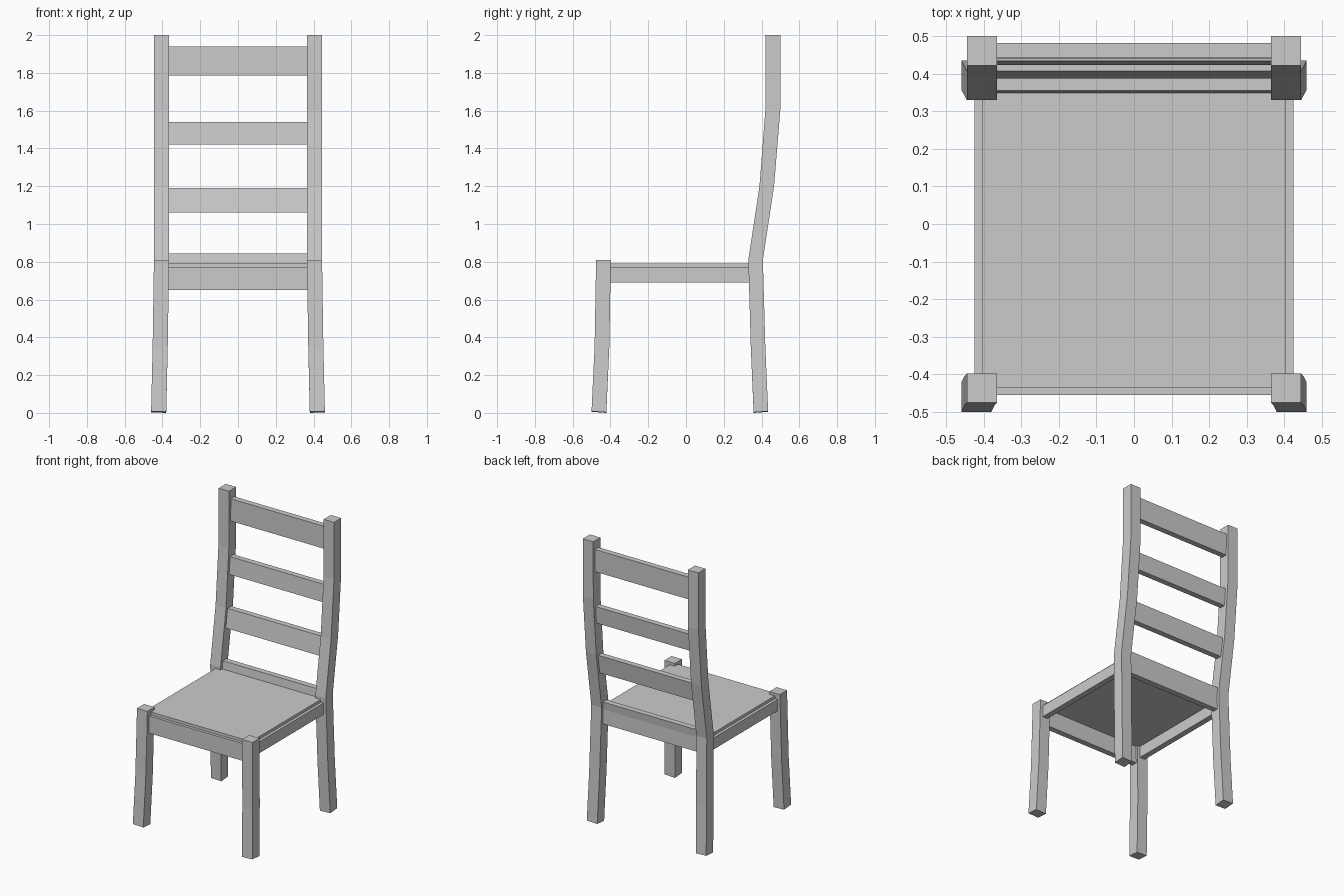
import bpy, bmesh

if "Cube" in bpy.data.objects:
    bpy.data.objects.remove(bpy.data.objects["Cube"])


def loft(name, rings):
    """Skin a list of four-cornered rings into a closed solid."""
    bm = bmesh.new()
    vs = [[bm.verts.new(p) for p in ring] for ring in rings]
    for a, b in zip(vs, vs[1:]):
        for i in range(4):
            j = (i + 1) % 4
            bm.faces.new((a[i], a[j], b[j], b[i]))
    bm.faces.new(vs[0])
    bm.faces.new(vs[-1])
    bmesh.ops.recalc_face_normals(bm, faces=bm.faces)
    me = bpy.data.meshes.new(name)
    bm.to_mesh(me)
    bm.free()
    ob = bpy.data.objects.new(name, me)
    bpy.context.collection.objects.link(ob)
    return ob


def box(name, x0, x1, y0, y1, z0, z1):
    return loft(name, [[(x0, y0, z), (x1, y0, z), (x1, y1, z), (x0, y1, z)]
                       for z in (z0, z1)])


def leg(name, side, stations, out):
    """Bent square post; stations are (z, inner x, front y, depth)."""
    rings = []
    for k, (z, x, y, d) in enumerate(stations):
        tilt = 0.006 if k == 0 else 0   # foot is cut square to the splay
        rings.append([(side * (x + 0.08 * u), y + d * v,
                       z + tilt * (v if out > 0 else 1 - v) + tilt * 0.5 * u)
                      for u, v in ((0, 0), (1, 0), (1, 1), (0, 1))])
    loft(name, rings)


def slat(name, profile, half=0.37, thick=0.04):
    """Cross rail following the back; profile is (z, front y)."""
    loft(name, [[(-half, y, z), (half, y, z), (half, y + thick, z), (-half, y + thick, z)]
                for z, y in profile])


FRONT = [(0, 0.38, -0.50, 0.078), (0.35, 0.372, -0.484, 0.078), (0.81, 0.365, -0.476, 0.078)]
BACK = [(0, 0.38, 0.358, 0.077), (0.35, 0.372, 0.343, 0.077), (0.81, 0.365, 0.33, 0.077),
        (1.2, 0.365, 0.389, 0.077), (1.6, 0.365, 0.42, 0.079), (2.0, 0.365, 0.422, 0.078)]

# legs and side rails, mirrored left and right
for label, s in (("left", -1), ("right", 1)):
    leg("front_leg_" + label, s, FRONT, -1)
    leg("back_post_" + label, s, BACK, 1)
    xs = sorted((s * 0.385, s * 0.425))
    box("side_rail_" + label, *xs, -0.42, 0.35, 0.69, 0.77)

# seat and front rail
box("seat", -0.405, 0.405, -0.435, 0.352, 0.77, 0.79)
box("front_rail", -0.37, 0.37, -0.455, -0.415, 0.65, 0.77)

# back rail and ladder slats
slat("back_rail", [(0.69, 0.351), (0.79, 0.349), (0.845, 0.355)])
slat("lower_slat", [(1.06, 0.388), (1.19, 0.407)])
slat("middle_slat", [(1.42, 0.424), (1.54, 0.434)])
slat("top_slat", [(1.785, 0.441), (1.94, 0.442)])
